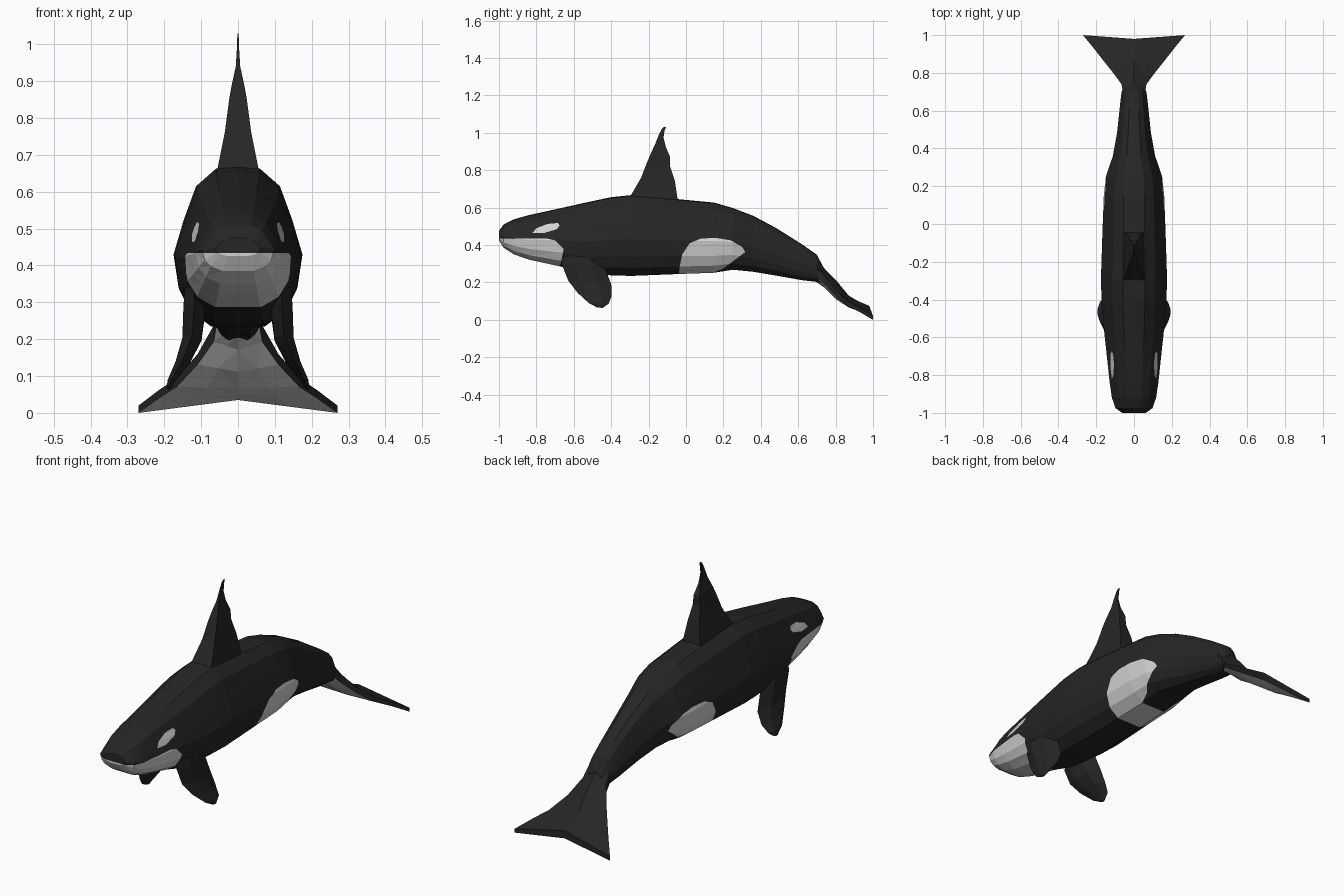
import bpy, bmesh
from mathutils import Vector


def material(name, v):
    m = bpy.data.materials.new(name)
    m.diffuse_color = (v, v, v, 1)
    return m


MATS = [material("black skin", 0.019), material("white skin", 0.65)]


def loft(name, rings, paint=None):
    """Skin a list of equal-length closed rings, cap both ends, then paint."""
    bm = bmesh.new()
    rows = [[bm.verts.new(p) for p in ring] for ring in rings]
    n = len(rows[0])
    for a, b in zip(rows, rows[1:]):
        for i in range(n):
            j = (i + 1) % n
            bm.faces.new((a[i], a[j], b[j], b[i]))
    bm.faces.new(rows[0])
    bm.faces.new(rows[-1])
    bmesh.ops.triangulate(bm, faces=bm.faces[:])
    bmesh.ops.recalc_face_normals(bm, faces=bm.faces[:])
    if paint:
        paint(bm)
    me = bpy.data.meshes.new(name)
    bm.to_mesh(me)
    bm.free()
    for m in MATS:
        me.materials.append(m)
    ob = bpy.data.objects.new(name, me)
    bpy.context.collection.objects.link(ob)
    return ob


def mirrored(half):
    """Close a half section (x >= 0, top to bottom) into a symmetric ring."""
    return half + [(-x, y, z) for x, y, z in reversed(half) if x > 1e-6]


# White patches as convex side-view outlines (y, z), counter-clockwise
PATCHES = [
    # lower jaw
    [(-1.1, 0.2), (-0.69, 0.2), (-0.67, 0.30), (-0.635, 0.36), (-0.70, 0.425), (-0.74, 0.434), (-1.1, 0.434)],
    # eye patch
    [(-0.82, 0.465), (-0.76, 0.464), (-0.69, 0.485), (-0.675, 0.505), (-0.685, 0.518), (-0.74, 0.513), (-0.80, 0.49)],
    # flank and belly patch
    [(-0.04, 0.2), (0.10, 0.2), (0.20, 0.275), (0.31, 0.32), (0.325, 0.35), (0.30, 0.39), (0.24, 0.425),
     (0.16, 0.438), (0.08, 0.435), (0.02, 0.41), (-0.02, 0.35), (-0.035, 0.28)],
]


def sides(poly):
    for (y0, z0), (y1, z1) in zip(poly, poly[1:] + poly[:1]):
        yield Vector((0, y0, z0)), Vector((0, z1 - z0, y0 - y1)).normalized()


def paint_patches(bm):
    for poly in PATCHES:
        for co, no in sides(poly):
            bmesh.ops.bisect_plane(bm, geom=bm.verts[:] + bm.edges[:] + bm.faces[:],
                                   dist=1e-5, plane_co=co, plane_no=no)
    for f in bm.faces:
        c = f.calc_center_median()
        if any(all((c - co).dot(no) < 0 for co, no in sides(p)) for p in PATCHES):
            f.material_index = 1


# Body: one section scaled along the spine (y, half width, bottom, top)
SECTION = [(0, 1), (0.34, 0.99), (0.65, 0.88), (0.84, 0.67), (1, 0.45), (0.92, 0.24), (0.75, 0.1), (0.42, 0)]
SPINE = [
    (-1.00, 0.062, 0.425, 0.475), (-0.975, 0.098, 0.385, 0.510), (-0.92, 0.117, 0.350, 0.537),
    (-0.84, 0.129, 0.322, 0.560), (-0.67, 0.147, 0.285, 0.597), (-0.55, 0.160, 0.250, 0.624),
    (-0.40, 0.172, 0.238, 0.656), (-0.29, 0.175, 0.235, 0.667), (-0.04, 0.167, 0.245, 0.645),
    (0.15, 0.160, 0.252, 0.627), (0.25, 0.149, 0.268, 0.598), (0.36, 0.112, 0.257, 0.556),
    (0.48, 0.090, 0.237, 0.492), (0.62, 0.075, 0.212, 0.404), (0.70, 0.066, 0.203, 0.348),
    (0.735, 0.050, 0.190, 0.280),
]
loft("body", [mirrored([(u * w, y, b + v * (t - b)) for u, v in SECTION])
              for y, w, b, t in SPINE], paint_patches)


# Dorsal fin: four-cornered slices (lead y, z, trail y, z, half thickness)
FIN = [
    (-0.31, 0.63, -0.04, 0.60, 0.060), (-0.295, 0.665, -0.045, 0.645, 0.055),
    (-0.24, 0.76, -0.06, 0.745, 0.036), (-0.205, 0.85, -0.085, 0.82, 0.024),
    (-0.19, 0.885, -0.085, 0.87, 0.018), (-0.165, 0.94, -0.108, 0.925, 0.006),
    (-0.145, 0.99, -0.12, 0.975, 0.003), (-0.13, 1.02, -0.115, 1.01, 0.002),
    (-0.12, 1.03, -0.108, 1.03, 0.001),
]
loft("dorsal_fin", [[(-t, ly, lz), (t, ly, lz), (0.9 * t, ty, tz), (-0.9 * t, ty, tz)]
                    for ly, lz, ty, tz, t in FIN])


# Flippers: lens slices (lead y, z, trail y, z, centre x, half thickness)
FLIPPER = [
    (-0.655, 0.345, -0.46, 0.325, 0.120, 0.024), (-0.665, 0.30, -0.43, 0.27, 0.118, 0.030),
    (-0.63, 0.21, -0.40, 0.19, 0.125, 0.026), (-0.58, 0.145, -0.397, 0.13, 0.150, 0.019),
    (-0.52, 0.09, -0.412, 0.088, 0.180, 0.011), (-0.475, 0.066, -0.445, 0.064, 0.189, 0.005),
]
LENS = [(0, 0), (0.3, 1), (0.7, 1), (1, 0), (0.7, -1), (0.3, -1)]
for side, s in (("left", 1), ("right", -1)):
    loft(side + "_flipper", [[(s * (x + v * t), ly + u * (ty - ly), lz + u * (tz - lz)) for u, v in LENS]
                             for ly, lz, ty, tz, x, t in FLIPPER])


# Tail flukes (centre y, tip y, half width, top, bottom, edge z, edge half thickness)
FLUKES = [
    (0.69, 0.69, 0.058, 0.345, 0.207, 0.270, 0.030), (0.74, 0.74, 0.066, 0.275, 0.172, 0.215, 0.022),
    (0.80, 0.80, 0.110, 0.215, 0.112, 0.145, 0.014), (0.87, 0.87, 0.166, 0.130, 0.066, 0.083, 0.012),
    (0.92, 0.93, 0.213, 0.100, 0.048, 0.052, 0.011), (0.98, 1.00, 0.270, 0.075, 0.035, 0.010, 0.010),
]


def fluke_ring(yc, yt, w, top, bot, ez, e):
    ym = (yc + yt) / 2
    return mirrored([(0, yc, top), (w / 2, ym, 0.5 * top + 0.5 * (ez + e)), (w, yt, ez + e),
                     (w, yt, ez - e), (w / 2, ym, 0.5 * bot + 0.5 * (ez - e)), (0, yc, bot)])


def paint_underside(bm):
    bm.normal_update()
    for f in bm.faces:
        if f.normal.z < -0.45:
            f.material_index = 1


loft("tail_flukes", [fluke_ring(*row) for row in FLUKES], paint_underside)
